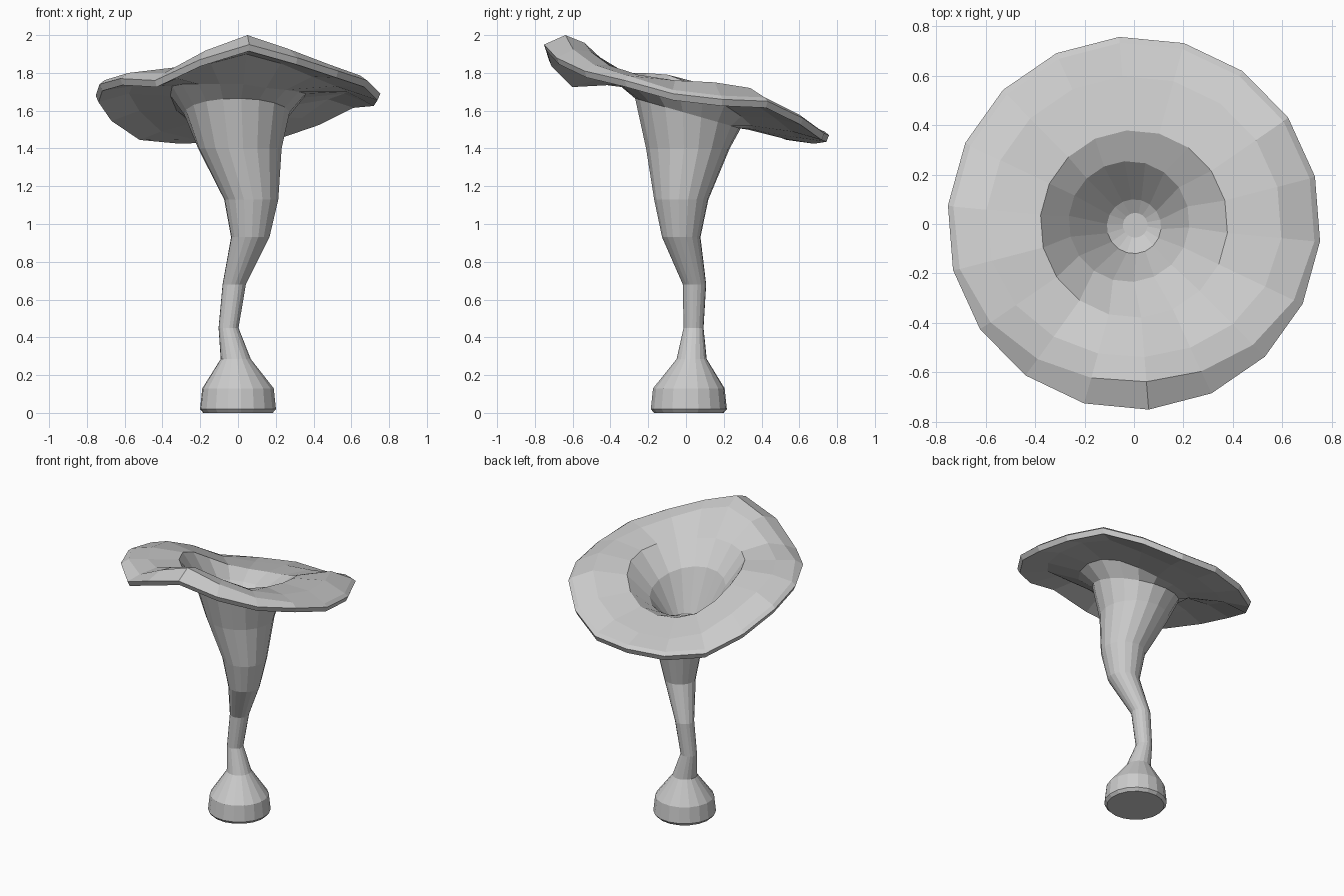
import bpy, bmesh
from math import sin, cos, radians

old = bpy.data.objects.get("Cube")
if old:
    bpy.data.objects.remove(old, do_unlink=True)

SIDES = 18
ANGLES = [radians(14.5 + 20 * k) for k in range(SIDES)]
FRONT = [max(0, -sin(a)) ** 2 for a in ANGLES]  # strongest at the front

grey = bpy.data.materials.new("plain_grey")
grey.use_nodes = True
shade = (0.6, 0.6, 0.6, 1)
grey.diffuse_color = shade
grey.node_tree.nodes["Principled BSDF"].inputs["Base Color"].default_value = shade


def ring(radius, heights, x=0, y=0, pull=0):
    """Loop with one height per side; pull narrows it at the front."""
    return [(x + (radius - pull * f) * cos(a), y + (radius - pull * f) * sin(a), h)
            for a, f, h in zip(ANGLES, FRONT, heights)]


def level(z, tilt=0):
    """Heights of a flat loop, lowered by tilt towards the back."""
    return [z - tilt * sin(a) for a in ANGLES]


def lower(heights, drop):
    return [h - drop for h in heights]


def loft(name, rings, cap_start=False, cap_end=False):
    """Skin a list of rings into a flat shaded surface."""
    bm = bmesh.new()
    loops = [[bm.verts.new(p) for p in r] for r in rings]
    for a, b in zip(loops, loops[1:]):
        for i in range(SIDES):
            j = (i + 1) % SIDES
            bm.faces.new((a[i], a[j], b[j], b[i]))
    if cap_start:
        bm.faces.new(loops[0][::-1])
    if cap_end:
        bm.faces.new(loops[-1])
    mesh = bpy.data.meshes.new(name)
    bm.to_mesh(mesh)
    bm.free()
    mesh.materials.append(grey)
    obj = bpy.data.objects.new(name, mesh)
    bpy.context.collection.objects.link(obj)
    return obj


# Wavy heights round the cap, starting on the left side and going to the back
rim = [1.66, 1.65, 1.56, 1.48, 1.47, 1.46, 1.48, 1.58, 1.68,
       1.74, 1.77, 1.76, 1.87, 1.95, 1.88, 1.81, 1.76, 1.69]
brim = [1.75, 1.72, 1.62, 1.55, 1.52, 1.51, 1.55, 1.66, 1.75,
        1.79, 1.8, 1.83, 1.91, 1.96, 1.91, 1.84, 1.79, 1.76]
lip = [1.73, 1.69, 1.63, 1.58, 1.56, 1.56, 1.59, 1.66, 1.74,
       1.79, 1.8, 1.8, 1.8, 1.8, 1.78, 1.77, 1.76, 1.75]
edge = [h + 0.02 + 0.03 * f for h, f in zip(rim, FRONT)]

# Foot
neck = ring(0.08, level(0.285), -0.012, 0.03)
loft("foot", [ring(0.185, level(0), 0, 0.015),
              ring(0.202, level(0.02), 0, 0.015),
              ring(0.19, level(0.13), 0, 0.015), neck], cap_start=True)

# Bent stem widening upwards
collar = ring(0.28, level(1.585, 0.08), -0.005, 0.01)
loft("stem", [neck,
              ring(0.053, level(0.45), -0.05, 0.04),
              ring(0.062, level(0.68), -0.02, 0.045),
              ring(0.102, level(0.93), 0.065, -0.025),
              ring(0.144, level(1.13), 0.07, -0.025),
              ring(0.222, level(1.4), 0.01, 0.01), collar])

# Flared cap: underside, rim, upper face, then down into the throat
loft("cap", [collar,
             ring(0.36, lower(lip, 0.06)),
             ring(0.58, lower(brim, 0.06), pull=0.04),
             ring(0.742, lower(rim, 0.035), y=0.003),
             ring(0.757, rim, y=0.003),
             ring(0.735, edge, pull=0.095),
             ring(0.6, brim, pull=0.06),
             ring(0.38, lip),
             ring(0.245, level(1.585, 0.07), -0.02, 0.01),
             ring(0.11, level(1.36), 0, -0.01),
             ring(0.05, level(1.33), 0.005, -0.005)], cap_end=True)
